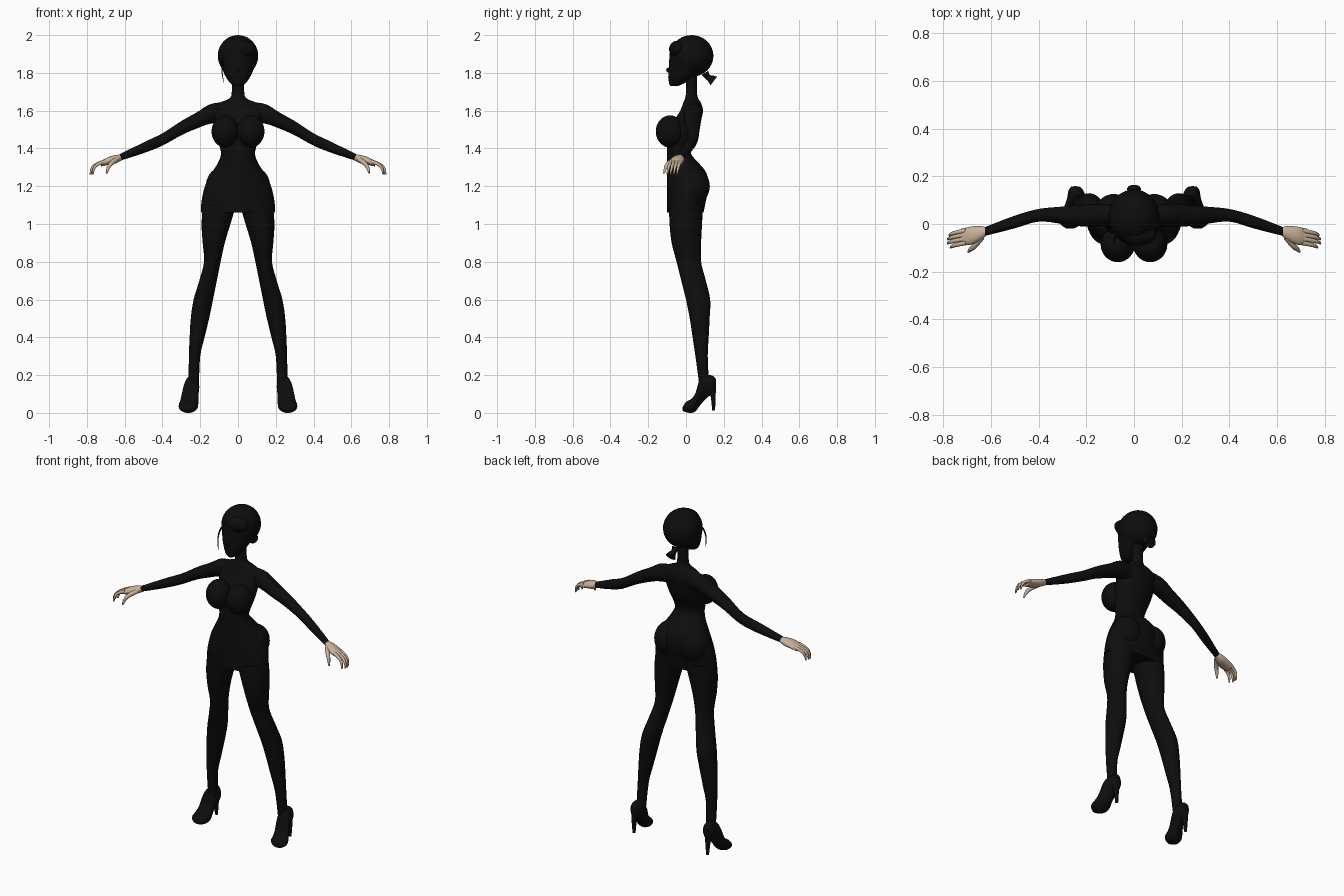
import bpy
import bmesh
import math
from mathutils import Vector

default_cube = bpy.data.objects.get("Cube")
if default_cube:
    bpy.data.objects.remove(default_cube, do_unlink=True)

SIDES = {"left": 1, "right": -1}


def make_material(name, colour):
    material = bpy.data.materials.new(name)
    material.use_nodes = True
    material.diffuse_color = colour
    shader = next(n for n in material.node_tree.nodes if n.type == "BSDF_PRINCIPLED")
    shader.inputs["Base Color"].default_value = colour
    return material


black = make_material("matte_black", (.004, .004, .004, 1))
skin = make_material("light_skin", (.58, .44, .32, 1))


def finish(bm, name, material):
    """Turn a bmesh into a smooth shaded object."""
    bmesh.ops.recalc_face_normals(bm, faces=bm.faces)
    mesh = bpy.data.meshes.new(name)
    bm.to_mesh(mesh)
    bm.free()
    mesh.materials.append(material)
    mesh.shade_smooth()
    mesh.set_sharp_from_angle(angle=math.radians(50))
    obj = bpy.data.objects.new(name, mesh)
    bpy.context.collection.objects.link(obj)
    return obj


def catmull(a, b, c, d, t):
    """Interpolate between b and c."""
    return ((2 * b) + (c - a) * t + (2 * a - 5 * b + 4 * c - d) * t ** 2
            + (3 * b - a - 3 * c + d) * t ** 3) / 2


def smooth_stations(stations, steps):
    padded = [stations[0]] + list(stations) + [stations[-1]]
    result = []
    for i in range(len(stations) - 1):
        group = padded[i:i + 4]
        for step in range(steps):
            result.append([catmull(*values, step / steps) for values in zip(*group)])
    result.append(list(stations[-1]))
    return result


def loft(name, axis, stations, material, side=1, steps=4, segments=28):
    """Skin elliptical rings; a station is position on axis, then low and high on the other axes."""
    bm = bmesh.new()
    u_axis, v_axis = [i for i in range(3) if i != axis]
    rings = []
    for along, u_low, u_high, v_low, v_high in smooth_stations(stations, steps):
        ring = []
        for k in range(segments):
            angle = math.tau * k / segments
            point = Vector()
            point[axis] = along
            point[u_axis] = (u_low + u_high + (u_high - u_low) * math.cos(angle)) / 2
            point[v_axis] = (v_low + v_high + (v_high - v_low) * math.sin(angle)) / 2
            point.x *= side
            ring.append(bm.verts.new(point))
        rings.append(ring)
    for lower, upper in zip(rings, rings[1:]):
        for k in range(segments):
            n = (k + 1) % segments
            bm.faces.new((lower[k], lower[n], upper[n], upper[k]))
    bm.faces.new(rings[0])
    bm.faces.new(rings[-1])
    return finish(bm, name, material)


def symmetric(rows):
    """Expand (height, half width, front, back) into full stations."""
    return [(z, -half, half, front, back) for z, half, front, back in rows]


def ellipsoid(name, centre, radii, material):
    bm = bmesh.new()
    bmesh.ops.create_uvsphere(bm, u_segments=32, v_segments=20, radius=1)
    bmesh.ops.scale(bm, vec=radii, verts=bm.verts)
    bmesh.ops.translate(bm, vec=centre, verts=bm.verts)
    return finish(bm, name, material)


def tube(name, points, radii, material, side=1):
    """Tapered round strand along a smooth path."""
    curve = bpy.data.curves.new(name, "CURVE")
    curve.dimensions = "3D"
    curve.bevel_depth = 1
    curve.bevel_resolution = 3
    curve.use_fill_caps = True
    spline = curve.splines.new("NURBS")
    spline.points.add(len(points) - 1)
    for target, (x, y, z), radius in zip(spline.points, points, radii):
        target.co = (x * side, y, z, 1)
        target.radius = radius
    spline.order_u = 3
    spline.use_endpoint_u = True
    spline.resolution_u = 6
    curve.materials.append(material)
    obj = bpy.data.objects.new(name, curve)
    bpy.context.collection.objects.link(obj)
    return obj


# Dressed body from hem to neck
loft("dress_body", 2, symmetric([
    (1.06, .197, -.1, .093), (1.12, .193, -.1, .105), (1.2, .175, -.1, .122),
    (1.27, .14, -.1, .108), (1.32, .108, -.1, .07), (1.37, .09, -.1, .028),
    (1.42, .1, -.1, .035), (1.48, .115, -.09, .062), (1.55, .125, -.06, .08),
    (1.6, .135, -.03, .09), (1.64, .1, -.015, .08), (1.665, .045, -.005, .065),
    (1.7, .033, 0, .058), (1.8, .033, 0, .06)]), black)

# Head, hair cap and tied hair
loft("face", 2, symmetric([
    (1.73, .018, -.083, -.045), (1.75, .045, -.091, 0), (1.8, .075, -.092, .07),
    (1.85, .088, -.09, .1), (1.92, .09, -.085, .1)]), black)
ellipsoid("hair_cap", (0, .03, 1.89), (.107, .115, .11), black)
ellipsoid("nose", (0, -.09, 1.815), (.009, .015, .013), black)
ellipsoid("lips", (0, -.086, 1.778), (.018, .009, .008), black)
ellipsoid("swept_fringe", (.02, -.045, 1.925), (.075, .045, .045), black)
tube("hair_tail", [(0, .1, 1.8), (0, .115, 1.775), (0, .13, 1.77), (0, .147, 1.757)],
     [.022, .012, .022, .03], black)
tube("loose_strand", [(-.075, -.05, 1.88), (-.095, -.075, 1.83), (-.075, -.08, 1.75)],
     [.005, .004, .001], black)

for label, side in SIDES.items():
    # Bust and hips
    ellipsoid(label + "_bust", (side * .068, -.085, 1.49), (.072, .075, .085), black)
    ellipsoid(label + "_hip", (side * .085, .03, 1.2), (.085, .096, .1), black)

    # Leg
    loft(label + "_leg", 2, [
        (1.1, .01, .185, -.09, .09), (1, .04, .193, -.087, .085),
        (.9, .07, .187, -.076, .08), (.8, .092, .18, -.05, .08),
        (.7, .112, .205, -.025, .105), (.6, .132, .235, 0, .128),
        (.5, .153, .25, .02, .125), (.4, .177, .256, .035, .12),
        (.3, .2, .26, .05, .115), (.15, .207, .262, .07, .122)], black, side)

    # High heeled shoe
    loft(label + "_shoe", 1, [
        (-.018, .25, .285, .012, .03), (0, .222, .31, .003, .058),
        (.03, .212, .314, 0, .075), (.052, .21, .305, .01, .11),
        (.075, .208, .292, .04, .185), (.11, .205, .28, .08, .2),
        (.14, .212, .275, .1, .197), (.158, .23, .262, .13, .18)], black, side)
    loft(label + "_heel", 2, [
        (.012, .239, .256, .139, .154), (.09, .232, .264, .13, .157),
        (.15, .222, .27, .112, .159)], black, side)

    # Sleeved arm
    loft(label + "_arm", 0, [
        (.08, 0, .08, 1.54, 1.645), (.15, -.01, .085, 1.53, 1.633),
        (.22, -.01, .08, 1.505, 1.59), (.3, 0, .073, 1.47, 1.545),
        (.4, .01, .063, 1.415, 1.48), (.5, -.018, .035, 1.375, 1.432),
        (.625, -.05, -.013, 1.335, 1.37)], black, side)

    # Palm
    loft(label + "_palm", 0, [
        (.615, -.045, -.014, 1.337, 1.368), (.65, -.072, -.008, 1.32, 1.365),
        (.69, -.088, -.012, 1.312, 1.353), (.725, -.086, -.02, 1.305, 1.333)],
        skin, side)

    # Four curled fingers, spread evenly across the palm
    for i, reach in enumerate((.058, .064, .064, .052)):
        y = -.028 - .017 * i
        tube(f"{label}_finger_{i}",
             [(.705, y, 1.332), (.715 + reach * .6, y - .008, 1.318),
              (.715 + reach, y - .016, 1.29), (.717 + reach, y - .02, 1.262)],
             [.01, .009, .007, .004], skin, side)

    # Thumb
    tube(label + "_thumb",
         [(.64, -.055, 1.343), (.67, -.095, 1.325), (.69, -.11, 1.295), (.695, -.117, 1.268)],
         [.014, .012, .009, .004], skin, side)
